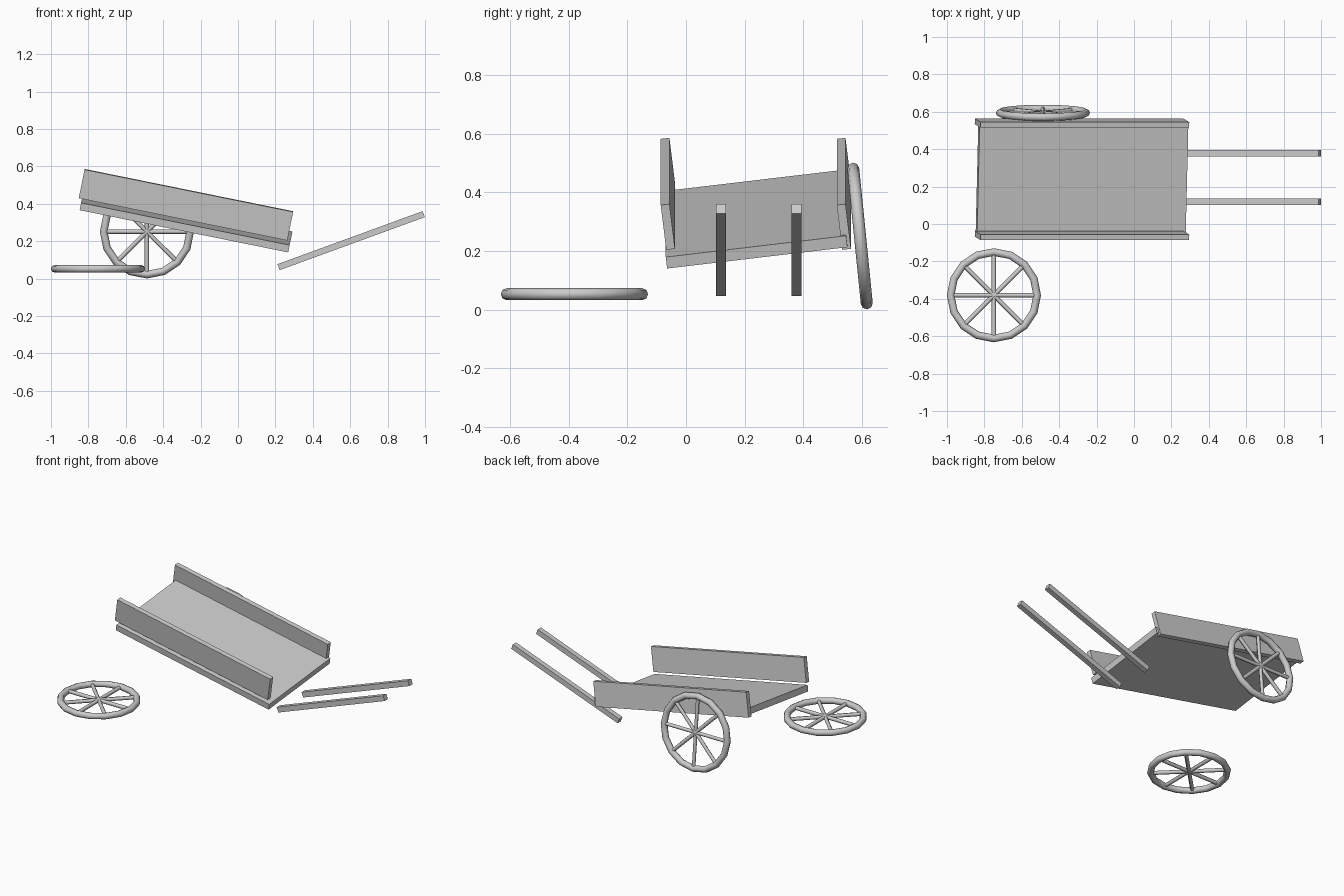
import bpy, bmesh, math
from mathutils import Matrix, Vector

if "Cube" in bpy.data.objects:
    bpy.data.objects.remove(bpy.data.objects["Cube"])

RIM, TUBE, SPOKE = 0.231, 0.0205, 0.012


def box(name, size, loc, rot):
    bm = bmesh.new()
    bmesh.ops.create_cube(bm, size=1.0)
    bmesh.ops.scale(bm, vec=size, verts=bm.verts)
    me = bpy.data.meshes.new(name)
    bm.to_mesh(me)
    bm.free()
    ob = bpy.data.objects.new(name, me)
    bpy.context.collection.objects.link(ob)
    ob.location, ob.rotation_euler = loc, rot
    return ob


def smooth(ob):
    bpy.ops.object.select_all(action='DESELECT')
    ob.select_set(True)
    bpy.context.view_layer.objects.active = ob
    bpy.ops.object.shade_smooth_by_angle(angle=math.radians(62))


def wheel(name, loc, rot):
    # rim
    bpy.ops.mesh.primitive_torus_add(major_segments=16, minor_segments=8,
                                     major_radius=RIM, minor_radius=TUBE,
                                     location=loc, rotation=rot)
    rim = bpy.context.object
    rim.name = name + "_rim"
    smooth(rim)
    # eight spokes meeting at the centre
    bm = bmesh.new()
    for i in range(8):
        m = (Matrix.Rotation(i * math.pi / 4, 4, 'Z')
             @ Matrix.Translation(Vector((RIM / 2, 0, 0)))
             @ Matrix.Rotation(math.pi / 2, 4, 'Y'))
        bmesh.ops.create_cone(bm, cap_ends=True, segments=6, radius1=SPOKE,
                              radius2=SPOKE, depth=RIM, matrix=m)
    me = bpy.data.meshes.new(name + "_spokes")
    bm.to_mesh(me)
    bm.free()
    spokes = bpy.data.objects.new(name + "_spokes", me)
    bpy.context.collection.objects.link(spokes)
    spokes.location, spokes.rotation_euler = loc, rot
    smooth(spokes)


# tilted cart bed and its two side boards
tilt = (0.12, 0.2, 0)
box("cart_bed", (1.138, 0.62, 0.04), (-0.278, 0.241, 0.309), tilt)
for side, y in (("front", -0.062), ("back", 0.539)):
    box(side + "_side_board", (1.138, 0.03, 0.157), (-0.278, y, 0.395), tilt)

# pair of sloping handles
for side, y in (("front", 0.119), ("back", 0.378)):
    box(side + "_handle", (0.826, 0.034, 0.034), (0.605, y, 0.203), (0, -0.35, 0))

# one wheel leaning on the cart, one lying loose
wheel("leaning_wheel", (-0.487, 0.594, 0.251), (math.pi / 2 + 0.1, 0, 0))
wheel("loose_wheel", (-0.749, -0.381, 0.0525), (0, 0, 0))
